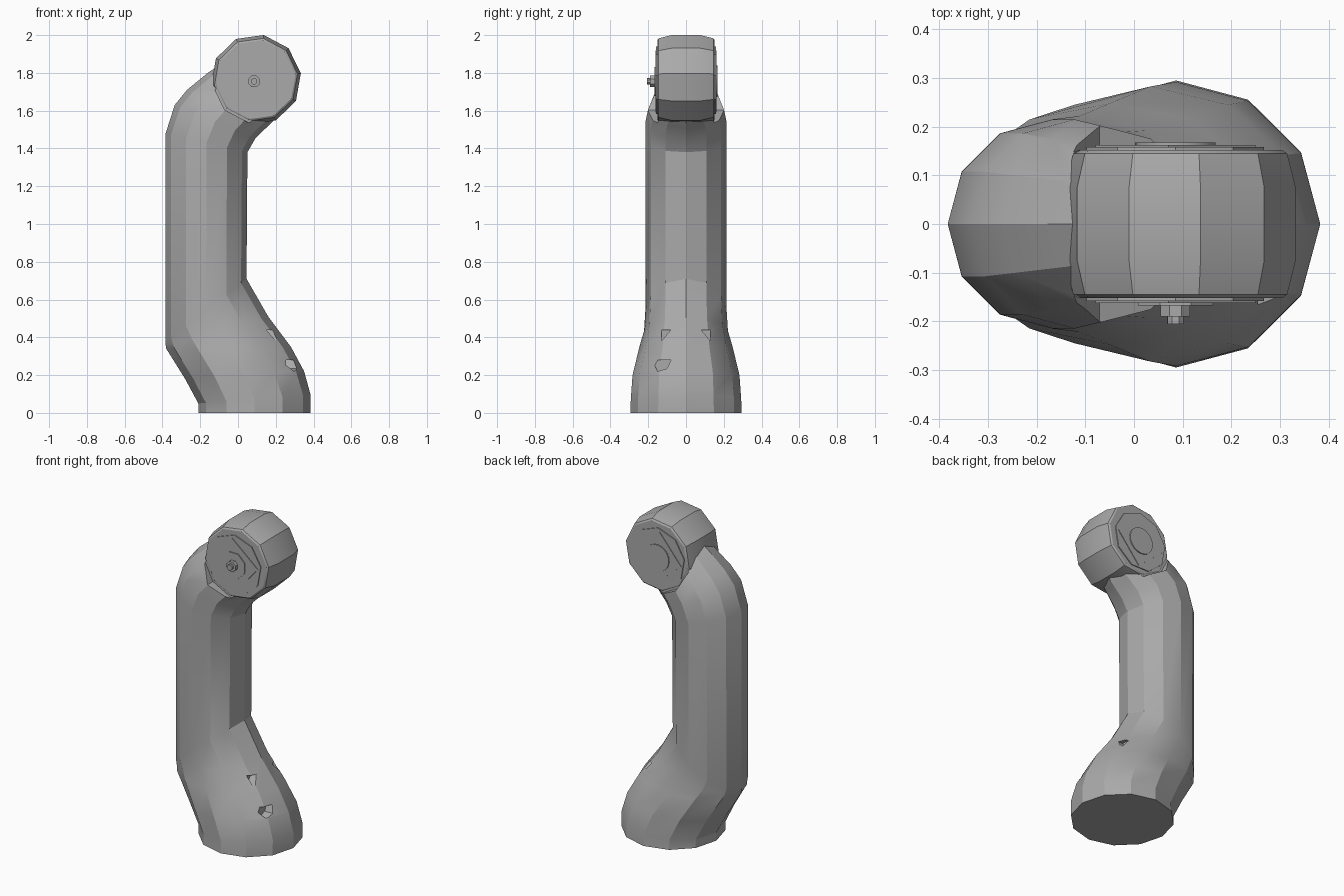
import bpy, bmesh
from math import sin, cos, pi, radians
from mathutils import Vector

if "Cube" in bpy.data.objects:
    bpy.data.objects.remove(bpy.data.objects["Cube"])

grey = bpy.data.materials.new("plain grey")
grey.use_nodes = True
tone = (0.4, 0.4, 0.4, 1)
grey.diffuse_color = tone
grey.node_tree.nodes["Principled BSDF"].inputs["Base Color"].default_value = tone

HUB = Vector((0.095, 0, 1.764))      # centre of the round head
PIN = Vector((0.085, 0, 1.755))      # centre of the side plates


def loft(name, rings):
    """Skin a closed solid over a list of equal-length point rings."""
    bm = bmesh.new()
    loops = [[bm.verts.new(p) for p in ring] for ring in rings]
    n = len(loops[0])
    for a, b in zip(loops, loops[1:]):
        for i in range(n):
            j = (i + 1) % n
            bm.faces.new((a[i], a[j], b[j], b[i]))
    bm.faces.new(loops[0][::-1])
    bm.faces.new(loops[-1])
    bmesh.ops.recalc_face_normals(bm, faces=bm.faces)
    mesh = bpy.data.meshes.new(name)
    bm.to_mesh(mesh)
    bm.free()
    mesh.materials.append(grey)
    ob = bpy.data.objects.new(name, mesh)
    bpy.context.collection.objects.link(ob)
    return ob


def wheel(name, centre, sides, phase, profile):
    """Polygonal lathe around the y axis; profile holds (y, radius)."""
    angles = [radians(phase) + 2 * pi * i / sides for i in range(sides)]
    return loft(name, [[centre + Vector((r * cos(a), y, r * sin(a))) for a in angles]
                       for y, r in profile])


def tilted_ring(xl, zl, xr, zr, ry, sides=12):
    """Ellipse whose left and right ends sit at different heights."""
    ring = []
    for i in range(sides):
        a = 2 * pi * i / sides
        t = (1 + cos(a)) / 2
        ring.append((xl + (xr - xl) * t, ry * sin(a), zl + (zr - zl) * t))
    return ring


def cut(target, cutter):
    mod = target.modifiers.new("cut", "BOOLEAN")
    mod.operation = "DIFFERENCE"
    mod.solver = "EXACT"
    mod.object = cutter
    cutter.hide_render = True
    bpy.context.view_layer.objects.active = target
    bpy.ops.object.modifier_apply(modifier=mod.name)
    bpy.data.objects.remove(cutter)


# Bent arm: flared foot, straight tube, curved shoulder
arm = loft("arm", [tilted_ring(*r) for r in (
    (-0.21, 0, 0.383, 0, 0.295),
    (-0.21, 0.05, 0.383, 0.1, 0.292),
    (-0.28, 0.18, 0.35, 0.22, 0.283),
    (-0.38, 0.34, 0.28, 0.35, 0.248),
    (-0.383, 0.36, 0.16, 0.51, 0.222),
    (-0.383, 0.38, 0.045, 0.71, 0.215),
    (-0.383, 1.48, 0.05, 1.38, 0.215),
    (-0.335, 1.63, 0.09, 1.45, 0.215),
    (-0.27, 1.71, 0.15, 1.51, 0.2),
    (-0.16, 1.80, 0.2, 1.56, 0.175),
    (-0.06, 1.87, 0.25, 1.62, 0.13),
)])

# Sockets in the shoulder around both faces of the head
for side in (-1, 1):
    cut(arm, wheel("socket_cutter", HUB, 10, 8, [(side * 0.148, 0.23), (side * 0.4, 0.23)]))

# Small dents on the foot
notch = [(0.13, 0.44), (0.08, 0.44), (0.13, 0.38)]
pocket = [(-0.18, 0.28), (-0.08, 0.28), (-0.1, 0.235), (-0.15, 0.22)]
for outline, depth in ((notch, 0.15), ([(-y, z) for y, z in notch], 0.15), (pocket, 0.255)):
    cut(arm, loft("dent_cutter", [[(x, y, z) for y, z in outline] for x in (depth, 0.5)]))

# Round head with chamfered rims
head = wheel("head", HUB, 10, 8, [(-0.152, 0.212), (-0.145, 0.222), (-0.075, 0.24),
                                  (0.075, 0.24), (0.145, 0.222), (0.152, 0.212)])

# Stacked plates on both faces of the head
parts = [arm, head]
for side, label in ((-1, "front"), (1, "back")):
    for name, sides, phase, radius, top in (
            ("face_plate", 9, 10, 0.185, 0.158),
            ("square_plate", 4, 5, 0.165, 0.162),
            ("hub_disc", 8 if side < 0 else 20, 22, 0.083, 0.168)):
        parts.append(wheel(f"{label}_{name}", PIN, sides, phase,
                           [(side * 0.14, radius), (side * top, radius)]))

# Bolt on the front face only
parts.append(wheel("bolt_base", PIN, 8, 22, [(-0.15, 0.033), (-0.19, 0.033)]))
parts.append(wheel("bolt_tip", PIN, 8, 22, [(-0.15, 0.018), (-0.206, 0.018)]))

bpy.ops.object.select_all(action="DESELECT")
for ob in parts:
    ob.select_set(True)
bpy.context.view_layer.objects.active = arm
bpy.ops.object.shade_smooth_by_angle(angle=radians(26))
